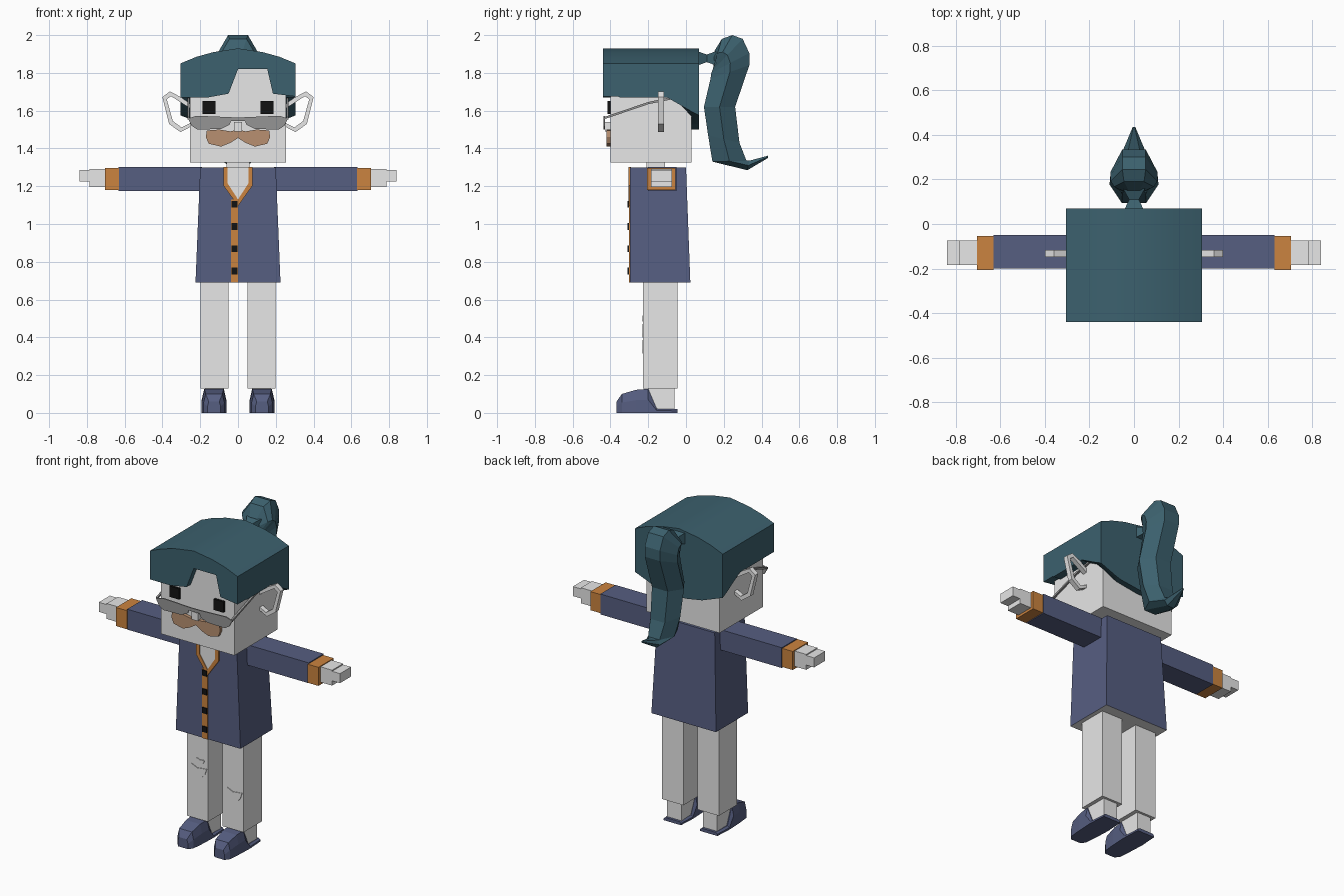
import bpy, bmesh
from mathutils import Vector

cube = bpy.data.objects.get("Cube")
if cube:
    bpy.data.objects.remove(cube, do_unlink=True)


def material(name, r, g, b):
    m = bpy.data.materials.new(name)
    m.use_nodes = True
    m.diffuse_color = (r, g, b, 1)
    bsdf = next(n for n in m.node_tree.nodes if n.type == 'BSDF_PRINCIPLED')
    bsdf.inputs["Base Color"].default_value = (r, g, b, 1)
    bsdf.inputs["Roughness"].default_value = 0.9
    return m


PALE = material("pale_grey", 0.8, 0.8, 0.8)
LENS = material("lens_grey", 0.3, 0.3, 0.3)
TEAL = material("teal_hair", 0.045, 0.119, 0.156)
BLUE = material("slate_blue", 0.093, 0.112, 0.22)
ORANGE = material("orange_trim", 0.6, 0.23, 0.05)
TAN = material("tan_moustache", 0.48, 0.28, 0.165)
BLACK = material("black", 0.006, 0.006, 0.006)


def loft(name, rings, mat):
    """Closed skin through rings of equal length, capped at both ends."""
    bm = bmesh.new()
    rows = [[bm.verts.new(p) for p in ring] for ring in rings]
    n = len(rows[0])
    for a, b in zip(rows, rows[1:]):
        for i in range(n):
            j = (i + 1) % n
            bm.faces.new((a[i], a[j], b[j], b[i]))
    bm.faces.new(rows[0])
    bm.faces.new(rows[-1])
    bmesh.ops.recalc_face_normals(bm, faces=bm.faces)
    mesh = bpy.data.meshes.new(name)
    bm.to_mesh(mesh)
    bm.free()
    mesh.materials.append(mat)
    ob = bpy.data.objects.new(name, mesh)
    bpy.context.collection.objects.link(ob)
    return ob


def prism(name, outline, y0, y1, mat):
    """Front outline (x, z) extruded from y0 to y1."""
    return loft(name, [[(x, y, z) for x, z in outline] for y in (y0, y1)], mat)


def box(name, xs, ys, zs, mat):
    (x0, x1), (z0, z1) = xs, zs
    return prism(name, [(x0, z0), (x1, z0), (x1, z1), (x0, z1)], *ys, mat)


def flip(outline, s):
    return [(s * x, z) for x, z in outline]


def rod(name, a, b, r, mat):
    a, b = Vector(a), Vector(b)
    corners = [(-r, -r), (r, -r), (r, r), (-r, r)]
    return loft(name, [[(p.x + u, p.y, p.z + v) for u, v in corners] for p in (a, b)], mat)


# Head, neck and face
box("head", (-0.255, 0.255), (-0.4, 0.03), (1.325, 1.84), PALE)
box("neck", (-0.06, 0.06), (-0.21, -0.11), (1.25, 1.34), PALE)
box("nose", (-0.022, 0.022), (-0.43, -0.39), (1.49, 1.54), PALE)
half = [(0, 1.5), (0.04, 1.49), (0.1, 1.5), (0.165, 1.495), (0.17, 1.46),
        (0.155, 1.425), (0.09, 1.41), (0.04, 1.43), (0, 1.455)]
prism("moustache", half + flip(half[-2:0:-1], -1), -0.42, -0.395, TAN)

# Hair cap: arched section swept to the back, notched over the forehead
arch = [(0.305, 1.85), (0.22, 1.885), (0.13, 1.91), (0, 1.93),
        (-0.13, 1.91), (-0.22, 1.885), (-0.305, 1.85)]
fringe = [(-0.305, 1.67), (-0.16, 1.67), (-0.05, 1.69), (0, 1.82),
          (0.155, 1.82), (0.185, 1.69), (0.305, 1.675)]
rings = []
for y, kind in [(-0.44, "fringe"), (-0.36, "fringe"), (-0.35, "flat"),
                (-0.1, "flat"), (0.03, "nape"), (0.07, "nape")]:
    base = fringe
    if kind == "flat":
        base = [(x, 1.67) for x, z in fringe]
    elif kind == "nape":
        side = 1.595 if y < 0.05 else 1.575
        base = [(x, 1.5 + (side - 1.5) * (x / 0.305) ** 2) for x, z in fringe]
    rings.append([(x, y, z) for x, z in arch + base])
hair = loft("hair", rings, TEAL)
bpy.ops.object.select_all(action='DESELECT')
hair.select_set(True)
bpy.context.view_layer.objects.active = hair
bpy.ops.object.shade_smooth_by_angle()

# Ponytail and its pinched root
root = [(0.06, 0.045, 0.038), (0.11, 0.022, 0.02), (0.16, 0.05, 0.038)]
loft("ponytail_root", [[(u * w, y, 1.877 + v * h) for u, v in
     [(-1, -1), (1, -1), (1, 1), (-1, 1)]] for y, w, h in root], TEAL)
tail = [  # inner (y, z), outer (y, z), half width
    ((0.147, 1.84), (0.15, 1.915), 0.05),
    ((0.145, 1.83), (0.19, 1.98), 0.09),
    ((0.142, 1.82), (0.245, 2.0), 0.105),
    ((0.138, 1.81), (0.3, 1.98), 0.105),
    ((0.134, 1.8), (0.335, 1.905), 0.105),
    ((0.13, 1.77), (0.335, 1.84), 0.105),
    ((0.095, 1.62), (0.26, 1.62), 0.11),
    ((0.117, 1.47), (0.283, 1.43), 0.1),
    ((0.14, 1.33), (0.32, 1.335), 0.08),
    ((0.325, 1.285), (0.335, 1.335), 0.05),
    ((0.435, 1.35), (0.435, 1.362), 0.006)]
rings = []
for p, q, w in tail:
    p, q = Vector((0, *p)), Vector((0, *q))
    rings.append([p.lerp(q, t) + Vector((u * w, 0, 0)) for u, t in
                  [(-0.5, 0), (0.5, 0), (1, 0.5), (0.5, 1), (-0.5, 1), (-1, 0.5)]])
loft("ponytail", rings, TEAL)

# Coat: tapered body with a pale underside
coat = loft("coat", [[(-w, -0.297, z), (w, -0.297, z), (w, back, z), (-w, back, z)]
                     for z, w, back in [(0.69, 0.225, 0.023), (1.3, 0.2, 0.0)]], BLUE)
coat.data.materials.append(PALE)
for face in coat.data.polygons:
    if face.normal.z < -0.9:
        face.material_index = 1

# Neck opening, collar, placket and buttons
prism("neck_opening", [(-0.057, 1.303), (-0.057, 1.2), (0, 1.12), (0.057, 1.2), (0.057, 1.303)],
      -0.3, -0.29, PALE)
for s, side in [(1, "left"), (-1, "right")]:
    prism(side + "_collar", flip([(0.055, 1.303), (0.078, 1.303), (0.078, 1.205),
          (0.0, 1.095), (0.0, 1.13), (0.055, 1.215)], s), -0.305, -0.29, ORANGE)
box("placket", (-0.037, 0.0), (-0.303, -0.29), (0.69, 1.13), ORANGE)
for i in range(4):
    z = 1.105 - i * 0.118
    box("button_%d" % (i + 1), (-0.034, -0.002), (-0.309, -0.3), (z - 0.018, z + 0.018), BLACK)

# Glasses bridge
box("glasses_bridge", (-0.04, 0.04), (-0.437, -0.43), (1.545, 1.565), LENS)

# Paired parts
for s, side in [(1, "left"), (-1, "right")]:
    def pair(name, xs, ys, zs, mat):
        return box(side + "_" + name, (s * xs[0], s * xs[1]), ys, zs, mat)

    pair("eye", (0.12, 0.188), (-0.415, -0.39), (1.582, 1.65), BLACK)
    prism(side + "_lens", flip([(0.265, 1.558), (0.22, 1.573), (0.03, 1.565), (0.045, 1.525),
          (0.09, 1.503), (0.215, 1.5), (0.245, 1.52)], s), -0.437, -0.43, LENS)
    rod(side + "_temple_front", (s * 0.262, -0.435, 1.56), (s * 0.262, -0.2, 1.64), 0.006, LENS)
    rod(side + "_temple_back", (s * 0.262, -0.2, 1.64), (s * 0.262, -0.08, 1.665), 0.006, LENS)

    # Open ear loop
    outer = [(0.25, 1.635), (0.3, 1.67), (0.36, 1.702), (0.4, 1.672),
             (0.365, 1.53), (0.305, 1.487), (0.25, 1.515)]
    inner = [(0.25, 1.61), (0.305, 1.645), (0.355, 1.677), (0.377, 1.66),
             (0.345, 1.545), (0.298, 1.511), (0.25, 1.535)]
    prism(side + "_ear", flip(outer + inner[::-1], s), -0.148, -0.117, PALE)

    # Arm
    pair("sleeve", (0.19, 0.632), (-0.2, -0.05), (1.175, 1.303), BLUE)
    pair("cuff", (0.63, 0.705), (-0.207, -0.055), (1.18, 1.297), ORANGE)
    pair("palm", (0.7, 0.785), (-0.185, -0.075), (1.195, 1.292), PALE)
    pair("fingers", (0.78, 0.84), (-0.185, -0.075), (1.225, 1.285), PALE)

    # Leg and ankle
    pair("leg", (0.05, 0.198), (-0.227, -0.045), (0.13, 0.692), PALE)
    pair("ankle", (0.075, 0.175), (-0.2, -0.06), (0.015, 0.14), PALE)

    # Shoe: stations along y with half width and height
    stations = [(-0.367, 0.035, 0.06), (-0.34, 0.055, 0.1), (-0.265, 0.062, 0.122),
                (-0.2, 0.065, 0.127), (-0.155, 0.067, 0.022), (-0.045, 0.06, 0.02)]
    loft(side + "_shoe", [[(s * 0.127 + u * w, y, v * h) for u, v in
         [(-1, 0), (1, 0), (1, 0.55), (0.8, 1), (-0.8, 1), (-1, 0.55)]]
         for y, w, h in stations], BLUE)

# Worn patches on the knees
patch = [(-1, 0.4), (-0.7, -0.7), (-0.3, -1), (0.5, -1), (0.8, -0.4), (1, 0.7), (0, 0.5), (-0.6, 1)]
for name, x, z, w, h in [("right_knee_patch", -0.123, 0.435, 0.066, 0.035),
                         ("right_knee_nick", -0.105, 0.5, 0.033, 0.015),
                         ("left_knee_patch", 0.125, 0.35, 0.064, 0.035)]:
    prism(name, [(x + u * w, z + v * h) for u, v in patch], -0.231, -0.225, PALE)
